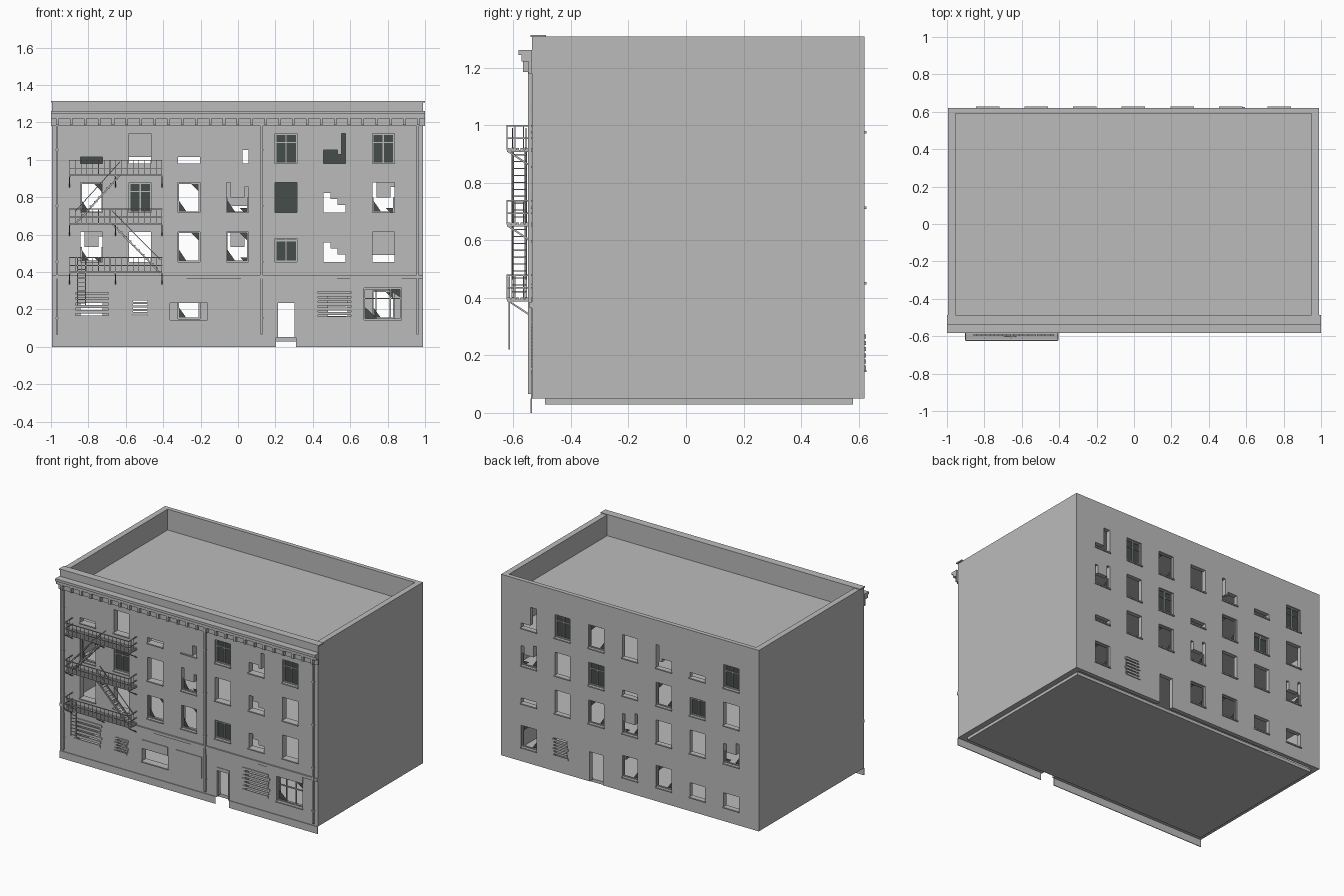
import bpy, bmesh
from mathutils import Vector, Matrix

cube = bpy.data.objects.get("Cube")
if cube:
    bpy.data.objects.remove(cube, do_unlink=True)


def material(name, rgb):
    m = bpy.data.materials.new(name)
    m.use_nodes = True
    m.diffuse_color = (*rgb, 1)
    m.node_tree.nodes["Principled BSDF"].inputs["Base Color"].default_value = (*rgb, 1)
    return m


GREY = material("wall grey", (0.5, 0.5, 0.5))
DARK = material("dark glass", (0.06, 0.075, 0.068))
parts = {}


def mesh(part):
    return parts.setdefault(part, bmesh.new()) if part not in parts else parts[part]


def box(part, x0, x1, y0, y1, z0, z1):
    size = Matrix.Diagonal((x1 - x0, y1 - y0, z1 - z0, 1))
    mid = Matrix.Translation(((x0 + x1) / 2, (y0 + y1) / 2, (z0 + z1) / 2))
    bmesh.ops.create_cube(mesh(part), size=1, matrix=mid @ size)


def beam(part, p, q, w=0.006):
    p, q = Vector(p), Vector(q)
    turn = (q - p).to_track_quat("Z", "Y").to_matrix().to_4x4()
    size = Matrix.Diagonal((w, w, (q - p).length, 1))
    bmesh.ops.create_cube(mesh(part), size=1, matrix=Matrix.Translation((p + q) / 2) @ turn @ size)


def finish(part, mat):
    data = bpy.data.meshes.new(part)
    parts[part].to_mesh(data)
    parts[part].free()
    ob = bpy.data.objects.new(part, data)
    data.materials.append(mat)
    bpy.context.collection.objects.link(ob)
    return ob


LEFT, RIGHT, FRONT, BACK, BASE, TOP = -0.995, 0.99, -0.535, 0.62, 0.05, 1.31

# Opening shapes as fractions of a window: x0, x1, z0, z1
SHAPES = {
    "O": [(0, 1, 0, 1)],
    "l": [(0, 1, 0, 0.65)],
    "S": [(0, 1, 0, 0.22)],
    "n": [(0.72, 1, 0, 0.45)],
    "L": [(0, 0.62, 0, 0.45), (0.62, 1, 0, 0.3), (0.8, 1, 0.3, 1)],
    "J": [(0, 0.4, 0.2, 1), (0, 1, 0, 0.2)],
    "U": [(0, 1, 0, 0.5), (0, 0.18, 0.5, 1), (0.82, 1, 0.5, 0.85)],
    "B": [(0, 0.3, 0, 0.65), (0.3, 0.62, 0, 0.45), (0.62, 1, 0, 0.25)],
}
SHAPES["G"] = SHAPES["s"] = SHAPES["O"]
SHAPES["g"] = [(0, 1, 0, 0.78)]


def window(holes, kind, x, z, w, h, face, out):
    """Add a window's openings, sill, frame and glass; out is the way it faces."""
    x0 = x - w / 2
    for a, b, c, d in SHAPES[kind]:
        holes.append((x0 + a * w, x0 + b * w, z + c * h, z + d * h))
    ys = sorted((face - out * 0.01, face + out * 0.008))
    box("window_sills", x0 - 0.004, x0 + w + 0.004, *ys, z - 0.008, z)
    if kind not in "GgsU":
        return
    top = z + h * (0.78 if kind == "g" else 1)
    if kind == "U":
        top = z + h * 0.5
    y0, y1 = sorted((face - out * 0.012, face - out * 0.02))
    f = 0.007
    for a in (x0, x0 + w - f):
        box("window_frames", a, a + f, y0, y1, z, top)
    box("window_frames", x0, x0 + w, y0, y1, z, z + f)
    if kind != "U":
        box("window_frames", x0, x0 + w, y0, y1, top - f, top)
    yg = face - out * 0.022
    if kind in "Gg":
        box("window_glass", x0, x0 + w, yg - 0.002, yg + 0.002, z, top)
        box("window_frames", x - f / 2, x + f / 2, y0, y1, z, top)
        bar = z + h * 0.68
        box("window_frames", x0, x0 + w, y0, y1, bar, bar + f)
    else:
        # Broken shards left in two corners
        bm = mesh("window_glass")
        s, t = w * 0.32, h * 0.35
        tip = top - f if kind == "s" else top - t
        for cx, cz, dx, dz in ((x0 + f, z + f, s, t), (x0 + w - f, tip, -s, -t * 0.7)):
            bm.faces.new([bm.verts.new(v) for v in
                          ((cx, yg, cz), (cx + dx, yg, cz), (cx, yg, cz + dz))])


def wall(part, face, out, holes, thick):
    """Wall of grid cells that leaves the openings free, thickened inward."""
    xs = sorted({round(v, 4) for r in holes for v in r[:2]} | {LEFT, RIGHT})
    zs = sorted({round(v, 4) for r in holes for v in r[2:]} | {BASE, TOP})
    bm = mesh(part)
    grid = {(x, z): bm.verts.new((x, face, z)) for x in xs for z in zs}
    for x0, x1 in zip(xs, xs[1:]):
        for z0, z1 in zip(zs, zs[1:]):
            cx, cz = (x0 + x1) / 2, (z0 + z1) / 2
            if any(a < cx < b and c < cz < d for a, b, c, d in holes):
                continue
            loop = [grid[k] for k in ((x0, z0), (x1, z0), (x1, z1), (x0, z1))]
            bm.faces.new(loop if out < 0 else loop[::-1])
    bmesh.ops.delete(bm, geom=[v for v in bm.verts if not v.link_faces], context="VERTS")
    ob = finish(part, GREY)
    mod = ob.modifiers.new("thickness", "SOLIDIFY")
    mod.thickness, mod.offset = thick, -1
    del parts[part]


def planks(x0, x1, z0, z1, n, y, out):
    step = (z1 - z0) / n
    for i in range(n):
        shift = 0.006 * (i % 3 - 1)
        ys = sorted((y, y + out * 0.006))
        box("boarding", x0 + shift, x1 + shift, *ys, z0 + i * step, z0 + (i + 0.65) * step)


# Upper windows, listed from low x to high x
COLS = [-0.783 + 0.26 * i for i in range(7)]
ROWS = [0.98, 0.718, 0.455]
front, back = [], []
for z, f, b in zip(ROWS, ("SOSnGLG", "sGOUOBO", "OOssgBO"), ("GSLOsGJ", "OgsSGOU", "UOOUsOS")):
    for x, kf, kb in zip(COLS, f, b):
        window(front, kf, x, z, 0.118, 0.16, FRONT, -1)
        window(back, kb, x, z, 0.118, 0.16, BACK, 1)

# Ground floor of the front: shop windows, boarding and door
for x0, x1, z0, z1, n in ((-0.88, -0.68, 0.15, 0.32, 6), (-0.573, -0.473, 0.155, 0.265, 6),
                          (0.416, 0.615, 0.145, 0.32, 7)):
    front.append((x0 + 0.012, x1 - 0.012, z0 + 0.005, z1 - 0.01))
    planks(x0, x1, z0, z1, n, FRONT, -1)
window(front, "O", -0.264, 0.145, 0.2, 0.09, FRONT, -1)
box("boarding", -0.364, -0.164, FRONT - 0.005, FRONT, 0.235, 0.295)
box("boarding", -0.1, 0.096, FRONT - 0.005, FRONT, 0.145, 0.295)
window(front, "s", 0.773, 0.145, 0.2, 0.17, FRONT, -1)
for x in (0.735, 0.811):
    box("window_frames", x, x + 0.006, FRONT + 0.012, FRONT + 0.02, 0.145, 0.315)
box("window_frames", 0.673, 0.873, FRONT + 0.012, FRONT + 0.02, 0.255, 0.262)
front.append((0.207, 0.308, BASE, 0.257))

# Ground floor of the back
for x, k in zip(COLS, "llss  s"):
    if k != " ":
        window(back, k, x, 0.15, 0.118, 0.15, BACK, 1)
back += [(0.207, 0.308, BASE, 0.257), (0.48, 0.585, 0.15, 0.28)]
planks(0.478, 0.587, 0.15, 0.28, 6, BACK, 1)

# Door frame
for x in (0.207, 0.301):
    box("door_frame", x, x + 0.007, FRONT - 0.004, FRONT + 0.02, BASE, 0.257)
box("door_frame", 0.207, 0.308, FRONT - 0.004, FRONT + 0.02, 0.235, 0.257)

# Shell: walls, floors, roof and foundation
wall("front_wall", FRONT, -1, front, 0.045)
wall("back_wall", BACK, 1, back, 0.03)
box("side_walls", LEFT, -0.955, FRONT, BACK, BASE, TOP)
box("side_walls", 0.95, RIGHT, FRONT, BACK, BASE, TOP)
for z in (0.385, 0.65, 0.915):
    box("floors", -0.955, 0.95, -0.49, 0.59, z - 0.015, z)
box("roof", -0.955, 0.95, -0.49, 0.59, 1.145, 1.165)
box("foundation", -0.955, 0.95, -0.49, 0.58, 0.03, BASE + 0.002)
for x0, x1 in ((LEFT, 0.203), (0.31, RIGHT)):
    box("plinth", x0, x1, -0.54, FRONT, 0, BASE)

# Cornice with dentils, and the parapet cap
box("parapet_cap", -1, 1, -0.54, -0.487, TOP - 0.003, TOP + 0.005)
for y, z0, z1 in ((-0.583, 1.245, 1.262), (-0.572, 1.222, 1.245), (-0.548, 1.18, 1.222)):
    box("cornice", -1, 1, y, FRONT, z0, z1)
for i in range(27):
    x = -0.965 + i * 0.0742
    box("dentils", x - 0.007, x + 0.007, -0.567, FRONT, 1.185, 1.222)

# Belt course and broken cladding edges
box("belt_course", LEFT, RIGHT, -0.545, FRONT, 0.365, 0.385)
for x0, x1, z0 in ((LEFT, -0.275, 0.325), (0.015, 0.53, 0.325), (0.6, 0.875, 0.318)):
    box("cladding", x0, x1, -0.539, FRONT, z0, 0.365)

# Drain pipes with brackets
for x in (-0.968, 0.126, 0.96):
    box("drain_pipes", x - 0.006, x + 0.006, -0.549, -0.537, 0.065, 1.2)
    for z in (0.15, 0.45, 0.75, 1.05):
        box("drain_pipes", x - 0.009, x + 0.009, -0.55, FRONT, z, z + 0.008)

# Fire escape platforms with railings and brackets
E0, E1, OUT = -0.9, -0.407, -0.622
for z in (0.395, 0.655, 0.915):
    for i in range(6):
        y = OUT + i * 0.0155
        box("escape_platforms", E0, E1, y, y + 0.011, z, z + 0.007)
    for x in (E0, -0.655, E1):
        box("escape_platforms", x - 0.004, x + 0.004, OUT, FRONT, z - 0.007, z)
        beam("escape_brackets", (x, OUT, z - 0.003), (x, FRONT, z - 0.06))
    for h in (0.04, 0.083):
        beam("escape_railings", (E0, OUT, z + h), (E1, OUT, z + h), 0.005)
        for x in (E0, E1):
            beam("escape_railings", (x, OUT, z + h), (x, FRONT, z + h), 0.005)
    for i in range(17):
        x = E0 + (E1 - E0) * i / 16
        beam("escape_railings", (x, OUT, z), (x, OUT, z + 0.083), 0.003)
    for x in (E0, E1):
        for y in (-0.595, -0.565):
            beam("escape_railings", (x, y, z), (x, y, z + 0.083), 0.003)

# Stairs between platforms
for xa, xb, z in ((-0.415, -0.675, 0.395), (-0.87, -0.63, 0.655)):
    for y in (-0.603, -0.557):
        beam("escape_stairs", (xa, y, z), (xb, y, z + 0.265), 0.008)
        beam("escape_stairs", (xa, y, z + 0.07), (xb, y, z + 0.335), 0.004)
    for i in range(1, 11):
        x, h = xa + (xb - xa) * i / 11, z + 0.265 * i / 11
        box("escape_stairs", x - 0.01, x + 0.01, -0.603, -0.557, h, h + 0.004)

# Drop ladder
for x in (-0.857, -0.815):
    beam("drop_ladder", (x, -0.615, 0.22), (x, -0.615, 0.475), 0.005)
for i in range(11):
    z = 0.23 + i * 0.023
    beam("drop_ladder", (-0.857, -0.615, z), (-0.815, -0.615, z), 0.004)

for part in list(parts):
    finish(part, DARK if part == "window_glass" else GREY)
